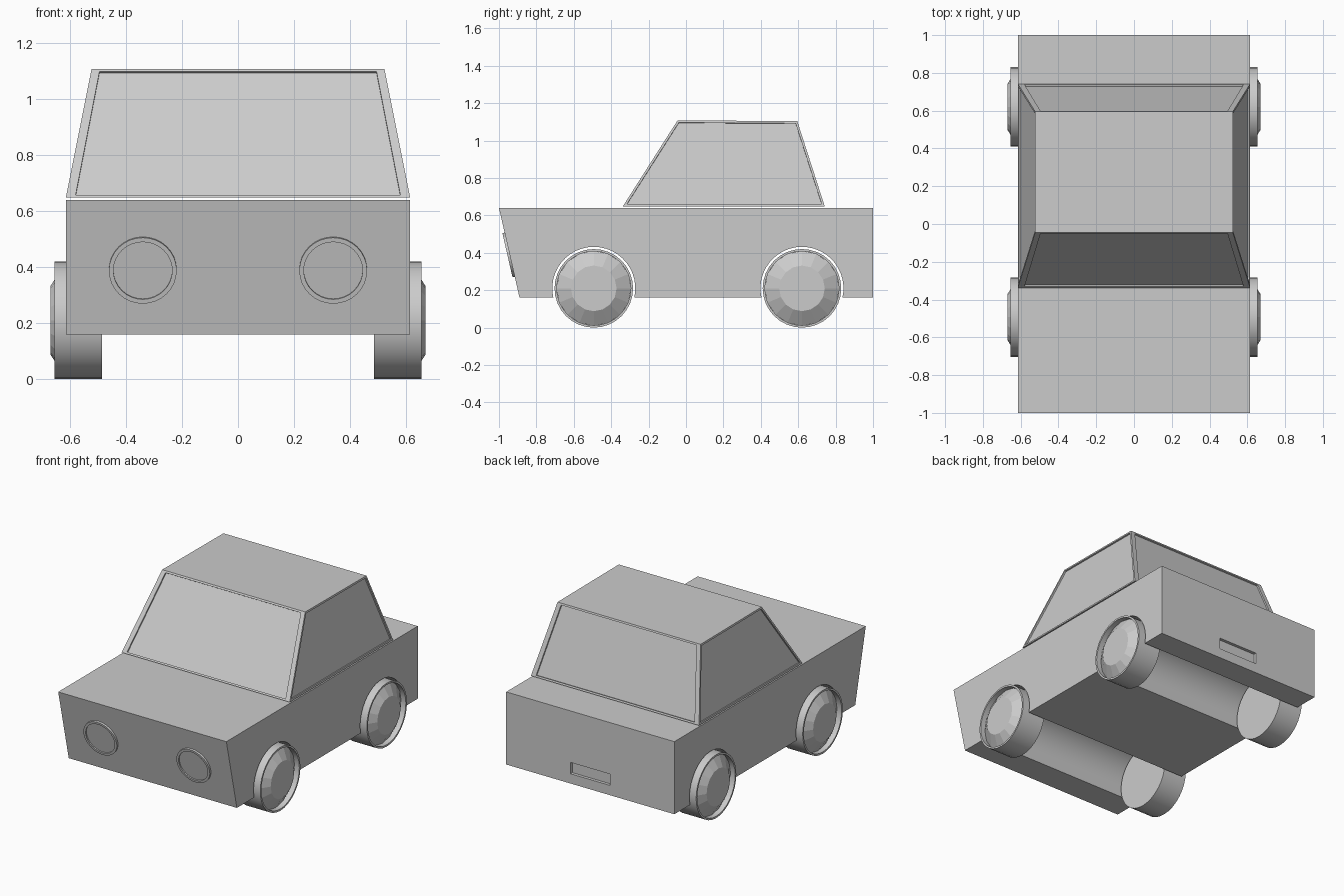
import bpy, bmesh
from math import sin, cos, pi, asin, tau
from mathutils import Matrix, Vector

if "Cube" in bpy.data.objects:
    bpy.data.objects.remove(bpy.data.objects["Cube"])

W = 0.615                    # half width
AXLES = (-0.493, 0.62)
WHEEL_Z, ARCH_R = 0.21, 0.222


def finish(bm, name, smooth=None):
    bmesh.ops.recalc_face_normals(bm, faces=bm.faces)
    me = bpy.data.meshes.new(name)
    bm.to_mesh(me)
    bm.free()
    ob = bpy.data.objects.new(name, me)
    bpy.context.collection.objects.link(ob)
    if smooth:
        bpy.ops.object.select_all(action='DESELECT')
        ob.select_set(True)
        bpy.context.view_layer.objects.active = ob
        bpy.ops.object.shade_smooth_by_angle(angle=smooth)
    return ob


def lathe(name, profile, segs, matrix, smooth=None):
    """Spin (radius, height) points about local z."""
    bm = bmesh.new()
    vs = [bm.verts.new((r, 0, h)) for r, h in profile]
    edges = [bm.edges.new(p) for p in zip(vs, vs[1:])]
    bmesh.ops.spin(bm, geom=vs + edges, cent=(0, 0, 0), axis=(0, 0, 1),
                   angle=tau, steps=segs)
    bmesh.ops.remove_doubles(bm, verts=bm.verts, dist=1e-4)
    bm.transform(matrix)
    return finish(bm, name, smooth)


# Body: side profile with round wheel arches, extruded across the width
side = [(1, 0.64), (-1, 0.64), (-0.89, 0.16)]
a0 = asin((0.16 - WHEEL_Z) / ARCH_R)
for yc in AXLES:
    for i in range(25):
        a = pi - a0 + (2 * a0 - pi) * i / 24
        side.append((yc + ARCH_R * cos(a), WHEEL_Z + ARCH_R * sin(a)))
side.append((1, 0.16))
bm = bmesh.new()
face = bm.faces.new([bm.verts.new((-W, y, z)) for y, z in side])
ext = bmesh.ops.extrude_face_region(bm, geom=[face])
bmesh.ops.translate(bm, vec=(2 * W, 0, 0),
                    verts=[v for v in ext['geom'] if isinstance(v, bmesh.types.BMVert)])
body = finish(bm, "body", 0.5)

# Recess for the rear plate
bm = bmesh.new()
bmesh.ops.create_cube(bm, size=1, matrix=Matrix.Translation((0, 1, 0.262))
                      @ Matrix.Diagonal((0.29, 0.04, 0.075, 1)))
cutter = finish(bm, "plate_cutter")
cutter.hide_render = True
cutter.hide_set(True)
mod = body.modifiers.new("plate_recess", 'BOOLEAN')
mod.operation = 'DIFFERENCE'
mod.solver = 'EXACT'
mod.object = cutter

# Cabin: tapered box with recessed windows on all four sides
bm = bmesh.new()
bmesh.ops.create_cube(bm, size=2)
for v in bm.verts:
    top, back = v.co.z > 0, v.co.y > 0
    v.co.x *= 0.523 if top else W
    v.co.y = (0.595 if back else -0.045) if top else (0.742 if back else -0.338)
    v.co.z = (1.104 if back else 1.108) if top else 0.648
bmesh.ops.recalc_face_normals(bm, faces=bm.faces)
for f in [f for f in bm.faces if abs(f.normal.z) < 0.8]:
    on_end = abs(f.normal.y) > 0.5
    bmesh.ops.inset_individual(bm, faces=[f], thickness=0.012, use_even_offset=True)
    if on_end:                                   # wider side pillars
        for v in f.verts:
            v.co.x *= 0.965
    bmesh.ops.inset_individual(bm, faces=[f], thickness=0, depth=-0.01)
finish(bm, "cabin")

# Wheels: tyre with a lip, and a raised faceted hub
tyre = [(0, -0.09), (0.21, -0.09), (0.21, 0.08), (0.198, 0.08), (0.198, 0.04)]
hub = [(0.2, 0.045), (0.122, 0.095), (0, 0.095)]
for yn, y in zip(("front", "back"), AXLES):
    for xn, s in (("left", -1), ("right", 1)):
        m = Matrix.Translation((s * 0.575, y, WHEEL_Z)) @ Matrix.Rotation(s * pi / 2, 4, 'Y')
        lathe(f"{yn}_{xn}_tyre", tyre, 32, m, 0.6)
        lathe(f"{yn}_{xn}_hub", hub, 16, m)

# Headlights: shallow rings on the sloped nose
lamp = [(0, -0.01), (0.121, -0.01), (0.121, 0.012), (0.105, 0.012), (0.105, 0.004), (0, 0.004)]
tilt = Vector((0, -0.975, -0.2237)).to_track_quat('Z', 'Y').to_matrix().to_4x4()
for xn, s in (("left", -1), ("right", 1)):
    lathe(f"{xn}_headlight", lamp, 32,
          Matrix.Translation((s * 0.34, -0.943, 0.39)) @ tilt, 0.6)
